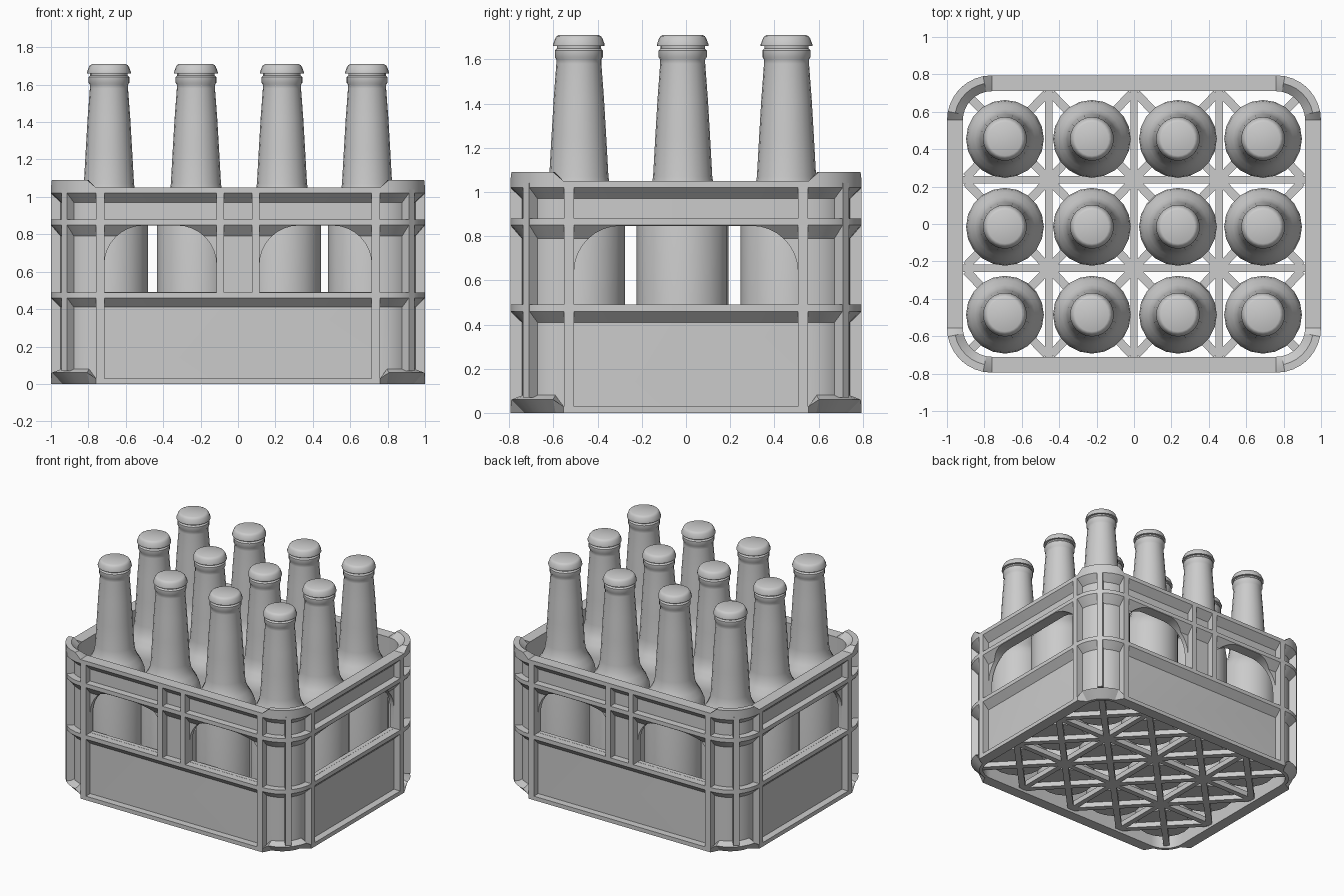
import bpy, bmesh, math
from mathutils import Matrix, Vector

if "Cube" in bpy.data.objects:
    bpy.data.objects.remove(bpy.data.objects["Cube"])

HX, HY, R = 1.0, 0.795, 0.24      # crate half sizes and corner radius
THICK, DEEP = 0.085, 0.052        # wall thickness and panel recess
FLOOR = 0.06

grey = bpy.data.materials.new("plain grey")
grey.use_nodes = True
colour = (0.6, 0.6, 0.6, 1)
grey.diffuse_color = colour
grey.node_tree.nodes["Principled BSDF"].inputs["Base Color"].default_value = colour


def finish(name, bm, smooth=None):
    bmesh.ops.recalc_face_normals(bm, faces=bm.faces)
    mesh = bpy.data.meshes.new(name)
    bm.to_mesh(mesh)
    bm.free()
    mesh.materials.append(grey)
    obj = bpy.data.objects.new(name, mesh)
    bpy.context.collection.objects.link(obj)
    if smooth:
        smooth_object(obj, smooth)
    return obj


def smooth_object(obj, degrees):
    bpy.ops.object.select_all(action="DESELECT")
    obj.select_set(True)
    bpy.context.view_layer.objects.active = obj
    bpy.ops.object.shade_smooth_by_angle(angle=math.radians(degrees))


def box(bm, centre, size, turn=0):
    matrix = (Matrix.Translation(centre) @ Matrix.Rotation(turn, 4, "Z")
              @ Matrix.Diagonal((*size, 1)))
    bmesh.ops.create_cube(bm, size=1, matrix=matrix)


def skin(bm, rings, closed):
    """Join matching rings of vertices; closed also joins last to first."""
    n = len(rings[0])
    for i in range(len(rings) if closed else len(rings) - 1):
        a, b = rings[i], rings[(i + 1) % len(rings)]
        for j in range(n):
            k = (j + 1) % n
            bm.faces.new((a[j], a[k], b[k], b[j]))


# Wall cross-section as (inset, height): foot, panels, sloped bands, rim
panels = [(DEEP, .41), (0, .46), (0, .49), (DEEP, .49), (DEEP, .79), (0, .85),
          (0, .88), (DEEP, .88), (DEEP, .97), (0, 1.02)]
side_section = [(THICK, 0), (0, 0), (0, .03), (DEEP, .03), *panels,
                (0, 1.05), (.04, 1.05), (THICK, 1.05)]
corner_section = [(THICK, 0), (.06, 0), (0, .06), (DEEP, .08), *panels,
                  (0, 1.09), (.04, 1.09), (THICK, 1.05)]

bm = bmesh.new()
rings = []
STEPS = 8
for quarter, (sx, sy) in enumerate([(1, 1), (-1, 1), (-1, -1), (1, -1)]):
    for step in range(STEPS + 1):
        angle = (quarter + step / STEPS) * math.pi / 2
        section = side_section if step in (0, STEPS) else corner_section
        rings.append([bm.verts.new((sx * (HX - R) + (R - d) * math.cos(angle),
                                    sy * (HY - R) + (R - d) * math.sin(angle), z))
                      for d, z in section])
skin(bm, rings, True)
crate = finish("crate_wall", bm)


# Arched handle openings
def arch_cutter(name, lo, hi, along_x, r=.21):
    base, top = .491, .847
    outline = [(lo, base), (hi, base)]
    for centre, start in ((hi - r, 0), (lo + r, 90)):
        for i in range(9):
            a = math.radians(start + i * 90 / 8)
            outline.append((centre + r * math.cos(a), top - r + r * math.sin(a)))
    bm = bmesh.new()
    ends = [[bm.verts.new((e, u, z) if along_x else (u, e, z)) for u, z in outline]
            for e in (-1.3, 1.3)]
    skin(bm, ends, False)
    for ring in ends:
        bm.faces.new(ring)
    return finish(name, bm)


cutters = [arch_cutter("left_arch_cutter", .115, .715, False),
           arch_cutter("right_arch_cutter", -.715, -.115, False),
           arch_cutter("side_arch_cutter", -.507, .507, True)]
bpy.context.view_layer.objects.active = crate
for cutter in cutters:
    cutter.hide_render = True
    mod = crate.modifiers.new("opening", "BOOLEAN")
    mod.operation, mod.solver, mod.object = "DIFFERENCE", "EXACT", cutter
    bpy.ops.object.modifier_apply(modifier=mod.name)
for cutter in cutters:
    bpy.data.objects.remove(cutter)
smooth_object(crate, 25)

# Upright ribs on the four sides and across each rounded corner
bm = bmesh.new()
depth = .07
for s in (-1, 1):
    for t in (-1, 1):
        box(bm, (t * .7375, s * (HY - depth / 2), .52), (.045, depth, 1.04))
        box(bm, (t * .095, s * (HY - depth / 2), .75), (.04, depth, .58))
        box(bm, (s * (HX - depth / 2), t * .53, .52), (depth, .045, 1.04))
        out = Vector((s, t, 0)).normalized() * (R - depth / 2)
        box(bm, (s * (HX - R) + out.x, t * (HY - R) + out.y, .555),
            (depth, .04, .97), math.atan2(t, s))
finish("upright_ribs", bm)

# Open floor: straight bars and a diagonal cross in every cell
bm = bmesh.new()
CELL_X, CELL_Y = .455, .474
zc, h = .04, .04
for i in (-1, 0, 1):
    box(bm, (i * CELL_X, 0, zc), (.04, 1.46, h))
for j in (-.5, .5):
    box(bm, (0, j * CELL_Y, zc), (1.86, .04, h))
for i in range(4):
    for j in range(3):
        for s in (-1, 1):
            box(bm, ((i - 1.5) * CELL_X, (j - 1) * CELL_Y, zc - .001),
                (math.hypot(CELL_X, CELL_Y) * .94, .045, h - .002),
                s * math.atan2(CELL_Y, CELL_X))
finish("floor_lattice", bm)


# Bottles with a shared mesh
def turned(name, profile, sides, smooth):
    bm = bmesh.new()
    rings = [[bm.verts.new((r * math.cos(a * math.tau / sides),
                            r * math.sin(a * math.tau / sides), z))
              for a in range(sides)] for r, z in profile]
    skin(bm, rings, False)
    bm.faces.new(rings[0])
    bm.faces.new(rings[-1])
    return finish(name, bm, smooth)


bottle = turned("bottle", [(.19, FLOOR), (.208, FLOOR + .02), (.208, .86), (.202, .9),
                           (.185, .94), (.16, .98), (.142, 1.02), (.134, 1.07),
                           (.124, 1.25), (.114, 1.42), (.102, 1.58), (.102, 1.6),
                           (.109, 1.61), (.109, 1.64), (.1, 1.65), (.1, 1.68)], 20, 40)
cap = turned("bottle_cap", [(.105, 1.66), (.117, 1.66), (.117, 1.668), (.107, 1.695),
                            (.1, 1.705), (.09, 1.71)], 24, 40)
spots = [(x, y) for x in (-.69, -.225, .235, .69) for y in (-.485, -.015, .455)]
for part in (bottle, cap):
    for n, (x, y) in enumerate(spots):
        copy = part if n == 0 else part.copy()
        if n:
            bpy.context.collection.objects.link(copy)
            copy.name = f"{part.name}_{n + 1}"
        copy.location = (x, y, 0)
